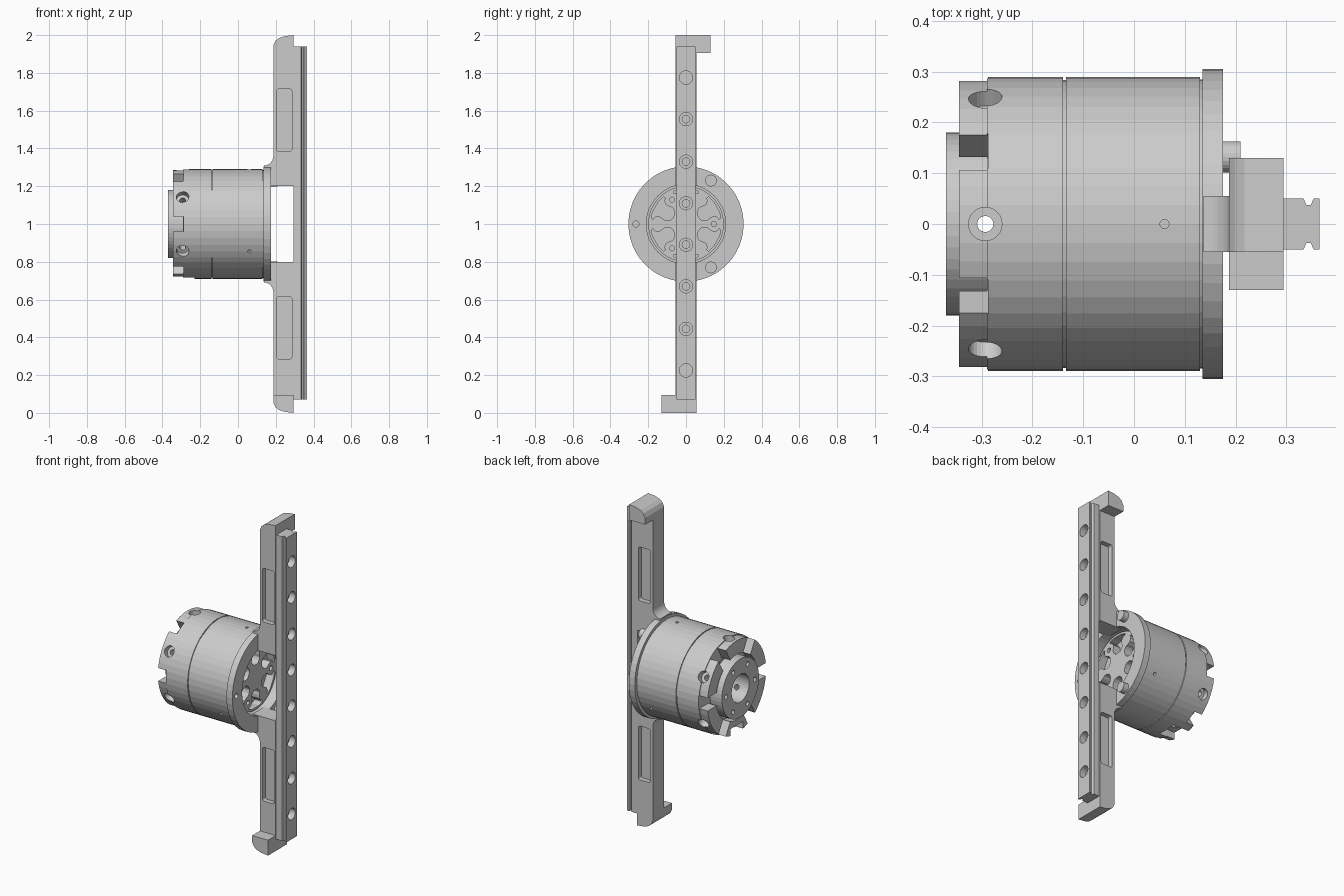
import bpy, bmesh
from math import sin, cos, pi, radians
from mathutils import Matrix

if "Cube" in bpy.data.objects:
    bpy.data.objects.remove(bpy.data.objects["Cube"])

# All coordinates are relative to the drum axis, which runs along x at z = 1
AXES = {'x': lambda u, v, w: (w, u, v),
        'y': lambda u, v, w: (u, w, v),
        'z': lambda u, v, w: (u, v, w)}


def finish(name, bm, spin=0):
    bm.transform(Matrix.Translation((0, 0, 1)) @ Matrix.Rotation(radians(spin), 4, 'X'))
    bmesh.ops.recalc_face_normals(bm, faces=bm.faces)
    me = bpy.data.meshes.new(name)
    bm.to_mesh(me)
    bm.free()
    ob = bpy.data.objects.new(name, me)
    bpy.context.collection.objects.link(ob)
    return ob


def prism(name, pts, axis, a, b, spin=0):
    bm = bmesh.new()
    f = AXES[axis]
    lo = [bm.verts.new(f(u, v, a)) for u, v in pts]
    hi = [bm.verts.new(f(u, v, b)) for u, v in pts]
    bm.faces.new(lo)
    bm.faces.new(hi)
    n = len(pts)
    for i in range(n):
        j = (i + 1) % n
        bm.faces.new((lo[i], lo[j], hi[j], hi[i]))
    return finish(name, bm, spin)


def circle(u, v, r, n=24):
    return [(u + r * cos(2 * pi * i / n), v + r * sin(2 * pi * i / n)) for i in range(n)]


def rect(u0, u1, v0, v1):
    return [(u0, v0), (u1, v0), (u1, v1), (u0, v1)]


def round_rect(u0, u1, v0, v1, r):
    out = []
    for cu, cv, a0 in ((u1 - r, v1 - r, 0), (u0 + r, v1 - r, 90),
                       (u0 + r, v0 + r, 180), (u1 - r, v0 + r, 270)):
        for k in range(5):
            t = radians(a0 + k * 22.5)
            out.append((cu + r * cos(t), cv + r * sin(t)))
    return out


def lathe(name, prof, n=48):
    # Revolve a closed (x, radius) profile around the x axis
    bm = bmesh.new()
    rings = []
    for x, r in prof:
        if r == 0:
            rings.append([bm.verts.new((x, 0, 0))] * n)
        else:
            rings.append([bm.verts.new((x, r * sin(2 * pi * i / n), r * cos(2 * pi * i / n)))
                          for i in range(n)])
    for p, q in zip(rings, rings[1:] + rings[:1]):
        for i in range(n):
            j = (i + 1) % n
            vs = list(dict.fromkeys((p[i], p[j], q[j], q[i])))
            if len(vs) > 2:
                bm.faces.new(vs)
    return finish(name, bm)


def boolean(ob, tools, op='DIFFERENCE', keep=False):
    bpy.context.view_layer.objects.active = ob
    for t in tools:
        m = ob.modifiers.new('b', 'BOOLEAN')
        m.operation, m.solver, m.object = op, 'EXACT', t
        bpy.ops.object.modifier_apply(modifier=m.name)
        if not keep:
            bpy.data.objects.remove(t)


# Drum housing with rear crown, seam groove, front flange and both recesses
housing = lathe('drum_housing', [
    (-0.2, 0), (-0.2, 0.085), (-0.29, 0.085), (-0.29, 0.2), (-0.345, 0.2),
    (-0.345, 0.285), (-0.29, 0.285), (-0.29, 0.29), (-0.14, 0.29), (-0.14, 0.284),
    (-0.134, 0.284), (-0.134, 0.29), (0.13, 0.29), (0.13, 0.285), (0.135, 0.285),
    (0.135, 0.305), (0.175, 0.305), (0.175, 0.21), (0.06, 0.21), (0.06, 0)])
# Rear nose ring
nose = lathe('rear_nose_ring', [(-0.37, 0.085), (-0.37, 0.18), (-0.29, 0.18), (-0.29, 0.085)])

cuts = []
for k in range(6):
    # Crown notches and counterbored radial holes
    cuts.append(prism('cut', rect(-0.36, -0.288, -0.04, 0.04), 'z', 0.19, 0.32, 30 + 60 * k))
    cuts.append(prism('cut', circle(-0.293, 0, 0.033), 'z', 0.25, 0.32, 60 * k))
for k in range(3):
    # Small set-screw holes around the front half
    cuts.append(prism('cut', circle(0.06, 0, 0.009, 12), 'z', 0.27, 0.32, 120 * k))
# Cable opening underneath, bore centre hole, flange hole
cuts.append(prism('cut', rect(-0.36, -0.23, -0.06, 0.06), 'z', -0.32, -0.235))
cuts.append(prism('cut', circle(0, 0, 0.015, 16), 'x', -0.21, -0.15))
cuts.append(prism('cut', circle(-0.265, 0, 0.016, 16), 'x', 0.14, 0.19))
boolean(housing, cuts)

radial = [prism('cut', circle(-0.293, 0, 0.016, 16), 'z', 0.05, 0.32, 60 * k) for k in range(6)]
boolean(housing, radial, keep=True)
boolean(nose, radial)
boolean(nose, [prism('cut', circle(0, 0.14, 0.014, 16), 'x', -0.38, -0.32, 30 + 60 * k)
               for k in range(6)])

# Front wheel with six wavy pockets, centre hole and three bolt holes
wheel = lathe('front_wheel', [(0.055, 0), (0.055, 0.2), (0.12, 0.2), (0.12, 0)])
side = [(0.078, 9), (0.084, 15), (0.1, 20), (0.115, 20), (0.13, 16), (0.15, 14),
        (0.168, 17), (0.178, 22), (0.186, 20), (0.188, 10)]
petal = [(r * cos(radians(a)), r * sin(radians(a)))
         for r, a in side + [(r, -a) for r, a in reversed(side)]]
tools = [prism('cut', petal, 'x', 0.07, 0.14, 30 + 60 * k) for k in range(6)]
tools += [prism('cut', circle(0.148, 0, 0.014, 16), 'x', 0.075, 0.14, 120 * k) for k in range(3)]
tools.append(prism('cut', circle(0, 0, 0.032), 'x', 0.07, 0.14))
boolean(wheel, tools)

# Two flange pins
for label, z in (('upper', 0.23), ('lower', -0.23)):
    prism(label + '_flange_pin', circle(0.132, z, 0.031), 'x', 0.165, 0.21)

# Arms: the lower one is the upper one turned half a circle about the drum axis
tip = [(0.295, 1.0), (0.25, 0.995), (0.218, 0.985), (0.199, 0.97), (0.187, 0.945)]
fillet = [(0.137 + 0.05 * cos(t * pi / 16), 0.36 - 0.05 * sin(t * pi / 16)) for t in range(9)]
for label, spin in (('upper', 0), ('lower', 180)):
    arm = prism(label + '_arm', [(0.295, 0.2)] + tip + fillet + [(0.137, 0.2)],
                'y', -0.055, 0.055, spin)
    # Sideways end hook
    hook = prism('hook', [(0.295, 0.905)] + tip + [(0.187, 0.905)], 'y', 0.0, 0.13, spin)
    boolean(arm, [hook], 'UNION')
    # Lightening pockets on both sides
    slot = round_rect(0.205, 0.285, 0.385, 0.715, 0.012)
    boolean(arm, [prism('cut', slot, 'y', s * 0.025, s * 0.08, spin) for s in (-1, 1)])

# Grooved guide rail with counterbored holes
half = [(0.295, 0.05), (0.334, 0.05), (0.34, 0.037), (0.348, 0.037), (0.354, 0.05), (0.365, 0.05)]
rail = prism('guide_rail', half + [(x, -y) for x, y in reversed(half)], 'z', -0.93, 0.94)
tools = []
for z in (0.11, 0.33, 0.555, 0.775):
    for s in (-1, 1):
        tools.append(prism('cut', circle(0, s * z, 0.035), 'x', 0.325, 0.38))
        if z < 0.7:
            tools.append(prism('cut', circle(0, s * z, 0.02, 16), 'x', 0.28, 0.38))
boolean(rail, tools)
